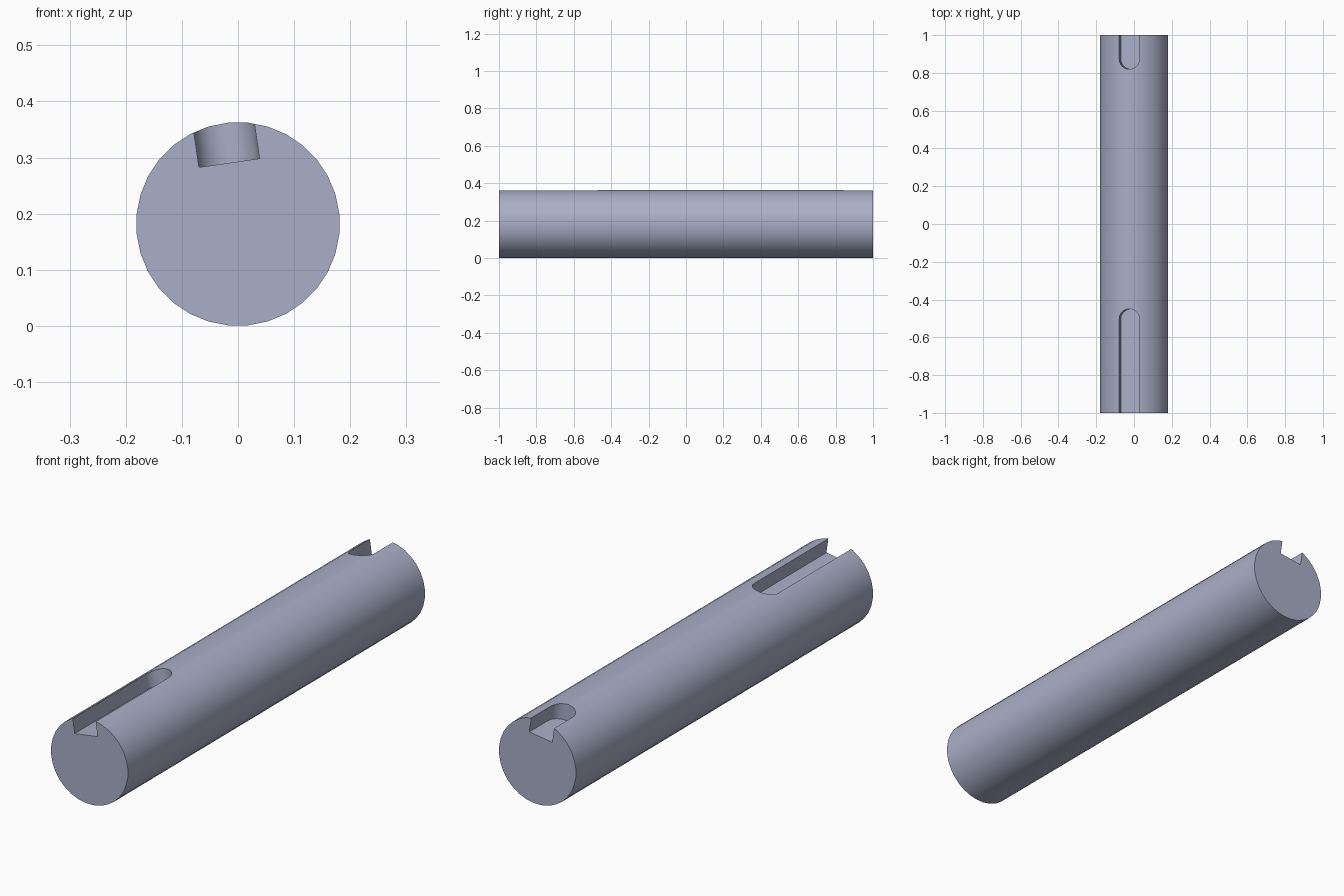
import bpy
import bmesh
from math import pi, sin, cos, radians
from mathutils import Matrix, Vector

cube = bpy.data.objects.get("Cube")
if cube:
    bpy.data.objects.remove(cube, do_unlink=True)

RADIUS = 0.1815        # shaft radius
LENGTH = 2.0
TILT = radians(-8.2)   # the keyways lean slightly off vertical
FLOOR = 0.110          # keyway floor, measured from the shaft axis
HALF_WIDTH = 0.0545
AXIS = Matrix.Translation((0, 0, RADIUS))

steel = bpy.data.materials.new("Blue grey steel")
steel.use_nodes = True
colour = (0.40, 0.43, 0.57, 1)
steel.diffuse_color = colour
steel.node_tree.nodes["Principled BSDF"].inputs["Base Color"].default_value = colour


def make_object(name, bm):
    bmesh.ops.recalc_face_normals(bm, faces=bm.faces)
    mesh = bpy.data.meshes.new(name)
    bm.to_mesh(mesh)
    bm.free()
    mesh.materials.append(steel)
    obj = bpy.data.objects.new(name, mesh)
    bpy.context.collection.objects.link(obj)
    return obj


def keyway_cutter(name, open_end, round_tip):
    """Slot-shaped prism: square at open_end, semicircular at round_tip (y)."""
    side = 1 if round_tip > open_end else -1
    centre = round_tip - side * HALF_WIDTH
    outline = [(-HALF_WIDTH, open_end), (HALF_WIDTH, open_end)]
    for i in range(17):
        a = pi * i / 16
        outline.append((HALF_WIDTH * cos(a), centre + side * HALF_WIDTH * sin(a)))
    bm = bmesh.new()
    face = bm.faces.new([bm.verts.new((x, y, FLOOR)) for x, y in outline])
    top = bmesh.ops.extrude_face_region(bm, geom=[face])["geom"]
    bmesh.ops.translate(bm, vec=Vector((0, 0, 0.2)),
                        verts=[g for g in top if isinstance(g, bmesh.types.BMVert)])
    bm.transform(AXIS @ Matrix.Rotation(TILT, 4, "Y"))
    obj = make_object(name, bm)
    obj.hide_render = True
    return obj


# Round shaft lying along y
bm = bmesh.new()
bmesh.ops.create_cone(bm, cap_ends=True, segments=32, radius1=RADIUS,
                      radius2=RADIUS, depth=LENGTH)
bm.transform(AXIS @ Matrix.Rotation(pi / 2, 4, "X") @ Matrix.Rotation(pi / 32, 4, "Z"))
shaft = make_object("shaft", bm)
bpy.ops.object.select_all(action="DESELECT")
shaft.select_set(True)
bpy.context.view_layer.objects.active = shaft

# Long front keyway and short back keyway, both open at the shaft ends
for name, open_end, tip in (("front_keyway_cutter", -1.1, -0.45),
                            ("back_keyway_cutter", 1.1, 0.82)):
    cutter = keyway_cutter(name, open_end, tip)
    mod = shaft.modifiers.new(name, "BOOLEAN")
    mod.operation = "DIFFERENCE"
    mod.solver = "EXACT"
    mod.object = cutter
    bpy.ops.object.modifier_apply(modifier=mod.name)
    bpy.data.objects.remove(cutter, do_unlink=True)

bpy.ops.object.shade_smooth_by_angle(angle=radians(30))
